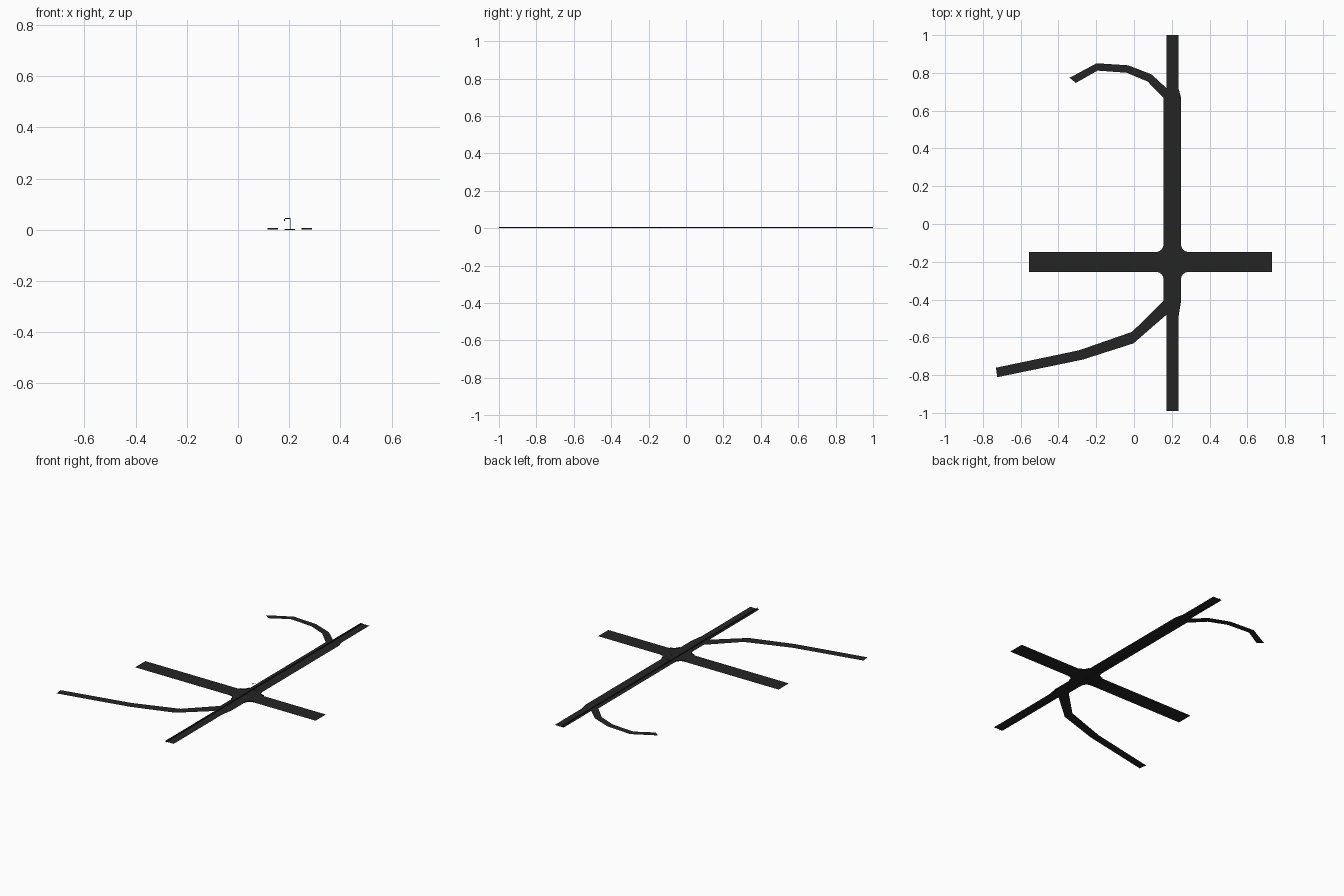
import bpy, bmesh
from math import sin, cos, pi

if "Cube" in bpy.data.objects:
    bpy.data.objects.remove(bpy.data.objects["Cube"])

Z = 0.001          # road surface height


def material(name, rgb):
    m = bpy.data.materials.new(name)
    m.diffuse_color = (*rgb, 1)
    m.use_nodes = True
    m.node_tree.nodes["Principled BSDF"].inputs["Base Color"].default_value = m.diffuse_color
    return m


ASPHALT = material("asphalt", (0.018, 0.018, 0.018))


def finish(name, bm):
    me = bpy.data.meshes.new(name)
    bm.to_mesh(me)
    bm.free()
    ob = bpy.data.objects.new(name, me)
    bpy.context.collection.objects.link(ob)
    me.materials.append(ASPHALT)
    return ob


def ribbon(name, left, right):
    """Flat road between two matching edge lines."""
    bm = bmesh.new()
    a = [bm.verts.new((x, y, Z)) for x, y in left]
    b = [bm.verts.new((x, y, Z)) for x, y in right]
    for i in range(len(a) - 1):
        f = bm.faces.new((a[i], b[i], b[i + 1], a[i + 1]))
        f.normal_update()
        if f.normal.z < 0:
            f.normal_flip()
    return finish(name, bm)


def wall(name, points, z0, z1):
    """Thin upright strip along a line."""
    bm = bmesh.new()
    lo = [bm.verts.new((x, y, z0)) for x, y in points]
    hi = [bm.verts.new((x, y, z1)) for x, y in points]
    for i in range(len(lo) - 1):
        bm.faces.new((lo[i], lo[i + 1], hi[i + 1], hi[i]))
    return finish(name, bm)


# Junction limits: main road x0..x1, cross road y0..y1, corner radius
x0, x1, y0, y1, R = 0.157, 0.248, -0.253, -0.149, 0.042

# Main road, wide in the middle and narrow at both ends
ribbon("main_road_north",
       [(x0, y1 + R), (x0, 0.668), (0.171, 0.72), (0.171, 1.0)],
       [(x1, y1 + R), (x1, 0.673), (0.235, 0.72), (0.235, 1.0)])
ribbon("main_road_south",
       [(x0, y0 - R), (x0, -0.405), (0.171, -0.481), (0.171, -0.99)],
       [(x1, y0 - R), (x1, -0.415), (0.235, -0.495), (0.235, -0.99)])

# Cross road
ribbon("cross_road_west", [(-0.555, y1), (x0 - R, y1)], [(-0.555, y0), (x0 - R, y0)])
ribbon("cross_road_east", [(x1 + R, y1), (0.73, y1)], [(x1 + R, y0), (0.73, y0)])

# Junction with rounded corners and low kerbs
outline = []
for n, (px, py, start) in enumerate([(x1 + R, y1 + R, 1.5), (x0 - R, y1 + R, 2.0),
                                     (x0 - R, y0 - R, 0.5), (x1 + R, y0 - R, 1.0)]):
    arc = [(px + R * cos(pi * (start - i / 8)), py + R * sin(pi * (start - i / 8)))
           for i in range(5)]
    outline += arc
    wall(f"corner_kerb_{n + 1}", arc, Z, 0.007)
bm = bmesh.new()
face = bm.faces.new([bm.verts.new((x, y, Z)) for x, y in outline])
bmesh.ops.triangulate(bm, faces=[face])
finish("junction", bm)

# Slip roads
ribbon("north_slip_road",
       [(0.171, 0.72), (0.093, 0.792), (-0.031, 0.840), (-0.198, 0.851), (-0.341, 0.774)],
       [(0.157, 0.668), (0.071, 0.755), (-0.040, 0.801), (-0.193, 0.812), (-0.308, 0.747)])
ribbon("south_slip_road",
       [(0.157, -0.405), (-0.010, -0.571), (-0.292, -0.669), (-0.731, -0.761)],
       [(0.171, -0.481), (-0.003, -0.632), (-0.272, -0.718), (-0.724, -0.811)])

# Low median rail along the whole main road
wall("median_rail", [(0.186, -1.0), (0.186, 1.0)], 0, 0.007)

# Signal mast over the junction, cut from thin sheet
for part, xa, xb, za, zb in [("pole", 0.203, 0.205, 0, 0.045),
                             ("arm", 0.183, 0.203, 0.043, 0.045),
                             ("head", 0.180, 0.184, 0.034, 0.043),
                             ("base", 0.182, 0.222, 0, 0.003)]:
    wall(f"signal_{part}", [(xa, -0.113), (xb, -0.113)], za, zb)
